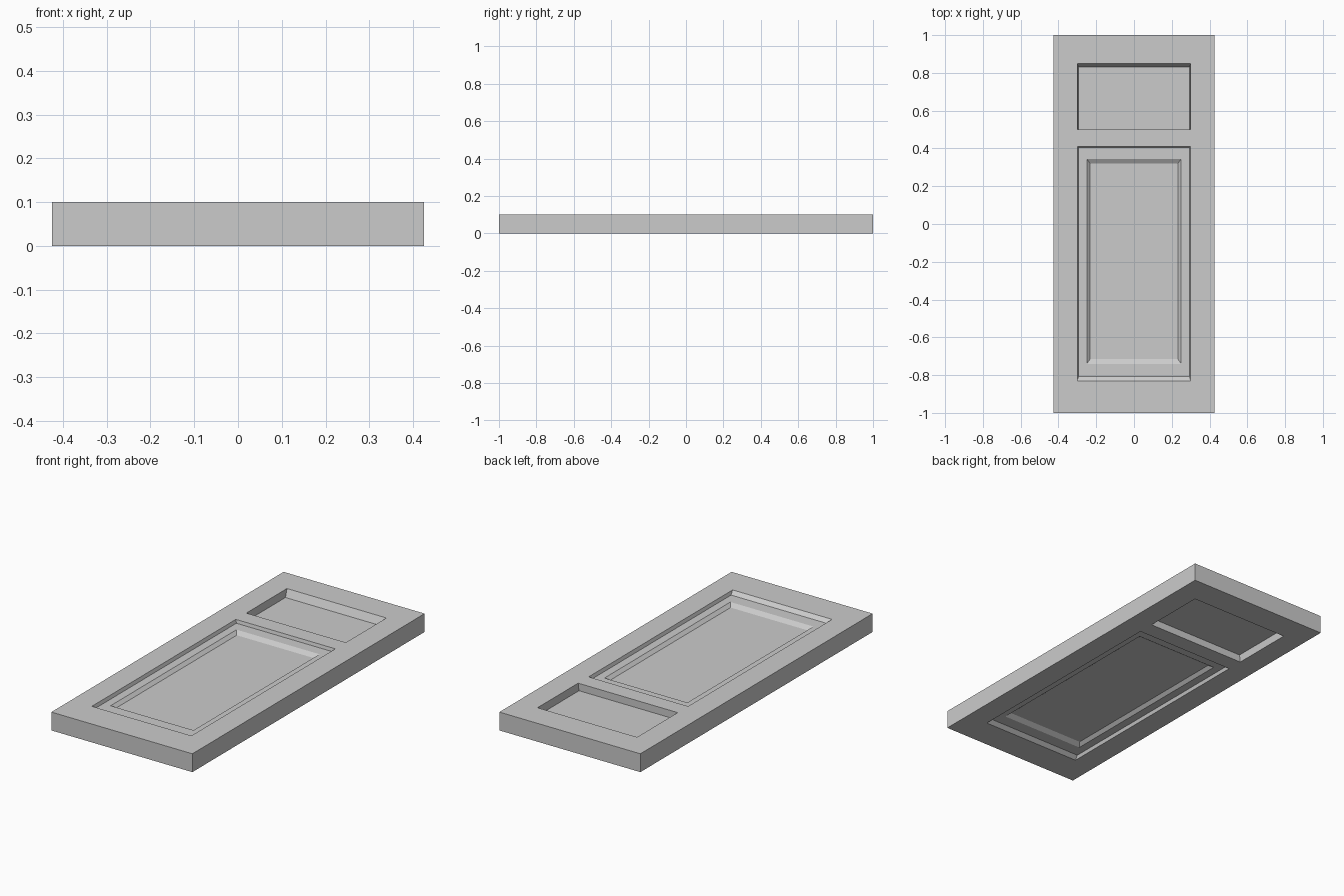
import bpy, bmesh

if "Cube" in bpy.data.objects:
    bpy.data.objects.remove(bpy.data.objects["Cube"])

HALF = 0.05                              # half the slab thickness
XS = [-0.425, -0.30, 0.30, 0.425]        # stile lines
YS = [-1.0, -0.83, 0.41, 0.50, 0.85, 1.0]  # rail lines

bm = bmesh.new()


def ring(x, y0, y1, z):
    return [bm.verts.new(p) for p in ((-x, y0, z), (x, y0, z), (x, y1, z), (-x, y1, z))]


def recess(rings):
    """Stepped recess: bridge successive rectangles and close the last one."""
    loops = [ring(*r) for r in rings]
    for a, b in zip(loops, loops[1:]):
        for i in range(4):
            j = (i + 1) % 4
            bm.faces.new((a[i], a[j], b[j], b[i]))
    bm.faces.new(loops[-1])


# Stiles and rails: grid of the face, leaving out the two panel openings
grid = [[bm.verts.new((x, y, HALF)) for x in XS] for y in YS]
for j in range(5):
    for i in range(3):
        if i == 1 and j in (1, 3):
            continue
        bm.faces.new((grid[j][i], grid[j][i + 1], grid[j + 1][i + 1], grid[j + 1][i]))

# Outer edge down to the middle plane
rim = [e for e in bm.edges if e.is_boundary and
       all(abs(v.co.x) > 0.42 or abs(v.co.y) > 0.99 for v in e.verts)]
side = bmesh.ops.extrude_edge_only(bm, edges=rim)["geom"]
for v in side:
    if isinstance(v, bmesh.types.BMVert):
        v.co.z = 0

# Upper panel: deep recess with a sloped top edge
recess([(0.30, 0.50, 0.85, HALF), (0.295, 0.50, 0.83, 0.01)])

# Lower panel: outer step, flat ledge, bevelled inner field
recess([(0.30, -0.83, 0.41, HALF), (0.294, -0.808, 0.406, 0.032),
        (0.25, -0.74, 0.345, 0.032), (0.232, -0.715, 0.32, 0.016)])

bmesh.ops.remove_doubles(bm, verts=bm.verts, dist=0.0005)
bmesh.ops.recalc_face_normals(bm, faces=bm.faces)
if max(bm.faces, key=lambda f: f.calc_area()).normal.z < 0:
    bmesh.ops.reverse_faces(bm, faces=bm.faces)

mesh = bpy.data.meshes.new("door")
bm.to_mesh(mesh)
bm.free()
door = bpy.data.objects.new("door", mesh)
door.location.z = HALF
bpy.context.collection.objects.link(door)

# Same panelling on the back
mirror = door.modifiers.new("back_side", 'MIRROR')
mirror.use_axis = (False, False, True)
